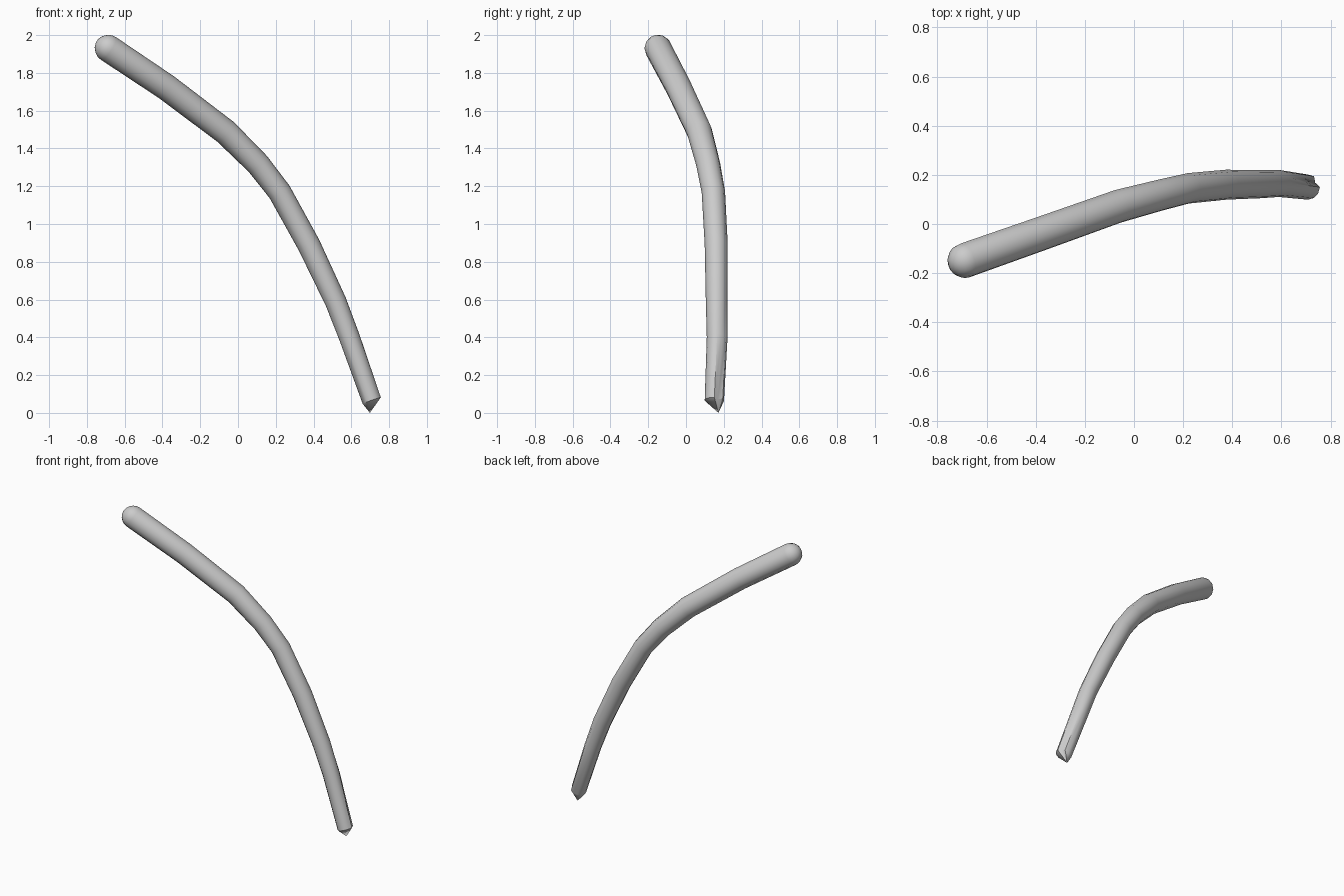
import bpy, bmesh, math
from mathutils import Vector

if "Cube" in bpy.data.objects:
    bpy.data.objects.remove(bpy.data.objects["Cube"])

SIDES = 12

# Centre line from the rounded upper end to the blunt lower tip: x, y, z, radius
PATH = [
    (-0.687, -0.148, 1.930, 0.072),
    (-0.380, -0.040, 1.725, 0.070),
    (-0.065, 0.072, 1.487, 0.068),
    (0.105, 0.117, 1.318, 0.064),
    (0.220, 0.145, 1.170, 0.062),
    (0.375, 0.160, 0.890, 0.061),
    (0.517, 0.162, 0.590, 0.057),
    (0.590, 0.165, 0.400, 0.055),
    (0.708, 0.150, 0.065, 0.051),
]
pts = [Vector(p[:3]) for p in PATH]
bm = bmesh.new()


def frame(t):
    u = (Vector((0, 1, 0)) - t * t.y).normalized()
    return u, t.cross(u)


def ring(center, t, r, groove=0.0):
    u, v = frame(t)
    out = []
    for i in range(SIDES):
        a = 2 * math.pi * i / SIDES
        d = u * math.cos(a) + v * math.sin(a)
        # shallow crease on the right-hand side near the tip
        k = 1 - groove if d.x > 0.75 and d.y > 0.3 else 1
        out.append(bm.verts.new(center + d * r * k))
    return out


# Dome over the upper end
t0 = (pts[1] - pts[0]).normalized()
r0 = PATH[0][3]
pole = bm.verts.new(pts[0] - t0 * r0)
rings = []
for k in range(1, 5):
    a = math.pi / 2 * k / 5
    rings.append(ring(pts[0] - t0 * r0 * math.cos(a), t0, r0 * math.sin(a)))

# Curved, tapering shaft
for i, p in enumerate(PATH):
    t = (pts[min(i + 1, len(pts) - 1)] - pts[max(i - 1, 0)]).normalized()
    rings.append(ring(pts[i], t, p[3], {7: 0.08, 8: 0.3}.get(i, 0)))

# Slanted blunt tip
tip = bm.verts.new((0.698, 0.172, 0.0))
low = rings[-1]

for a, b in zip(rings, rings[1:]):
    for i in range(SIDES):
        j = (i + 1) % SIDES
        bm.faces.new((a[i], a[j], b[j], b[i]))
for i in range(SIDES):
    j = (i + 1) % SIDES
    bm.faces.new((pole, rings[0][j], rings[0][i]))
    bm.faces.new((low[i], low[j], tip))
bmesh.ops.recalc_face_normals(bm, faces=bm.faces[:])

mesh = bpy.data.meshes.new("curved_rod")
bm.to_mesh(mesh)
bm.free()
rod = bpy.data.objects.new("curved_rod", mesh)
bpy.context.collection.objects.link(rod)
bpy.context.view_layer.objects.active = rod
rod.select_set(True)
bpy.ops.object.shade_smooth_by_angle(angle=math.radians(35))
